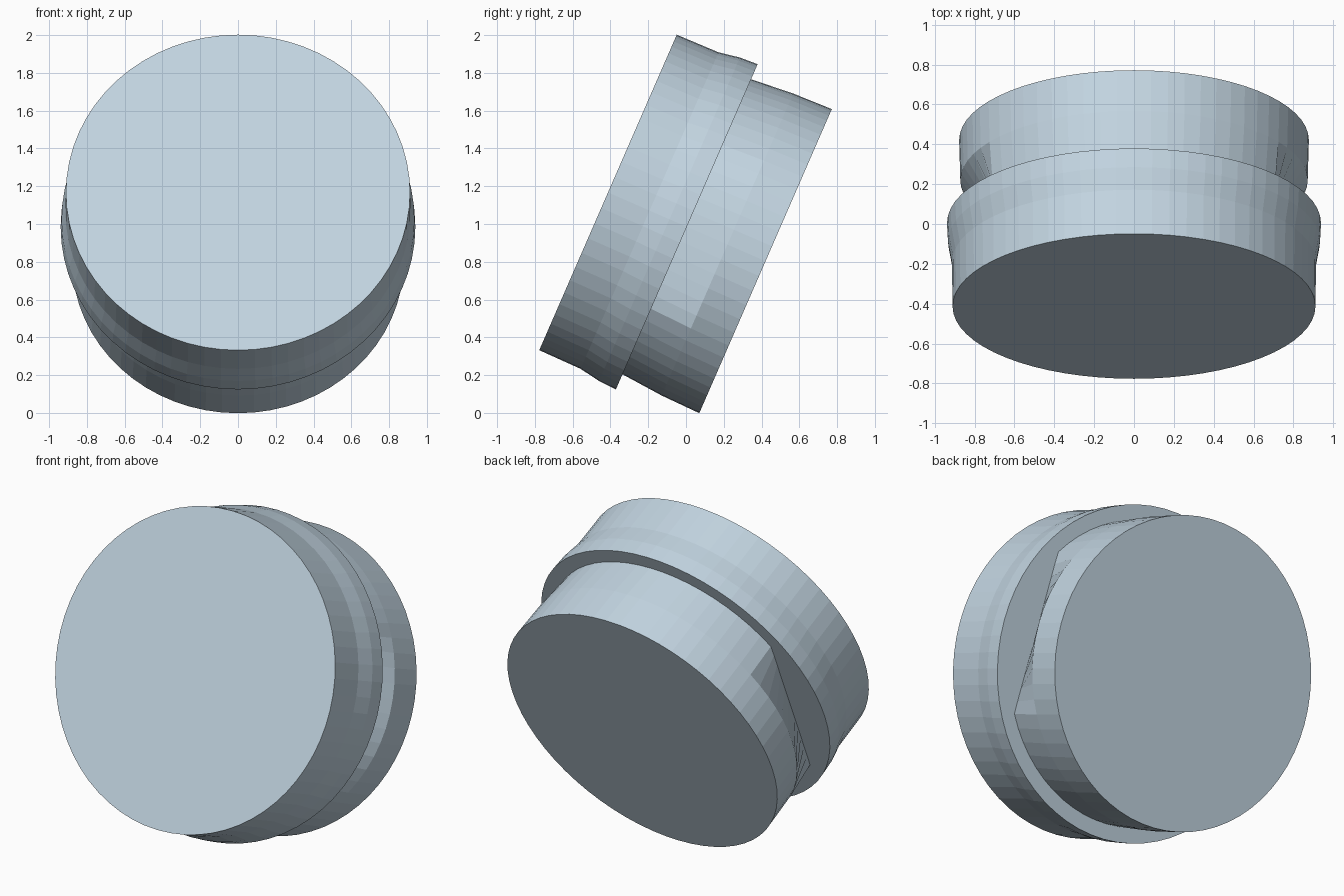
import bpy, bmesh, math
from mathutils import Vector, Matrix

if "Cube" in bpy.data.objects:
    bpy.data.objects.remove(bpy.data.objects["Cube"], do_unlink=True)

SIDES = 64
TILT = math.radians(23.55)
FRONT_CENTRE = Vector((0, -0.413, 1.167))

mat = bpy.data.materials.new("pale blue grey")
colour = (0.54, 0.66, 0.75, 1)
mat.use_nodes = True
mat.diffuse_color = colour
mat.node_tree.nodes["Principled BSDF"].inputs["Base Color"].default_value = colour


def drum(name, rings):
    """Closed drum along the tilted axis; rings are (depth, radius, side clip)."""
    bm = bmesh.new()
    loops = []
    for depth, radius, clip in rings:
        loop = []
        for i in range(SIDES):
            a = math.tau * i / SIDES
            x = max(-clip, min(clip, radius * math.cos(a)))
            loop.append(bm.verts.new((x, depth, radius * math.sin(a))))
        loops.append(loop)
    for a, b in zip(loops, loops[1:]):
        for i in range(SIDES):
            j = (i + 1) % SIDES
            bm.faces.new((a[i], a[j], b[j], b[i]))
    bm.faces.new(loops[0])
    bm.faces.new(loops[-1])
    bmesh.ops.recalc_face_normals(bm, faces=bm.faces)
    bm.transform(Matrix.Translation(FRONT_CENTRE) @ Matrix.Rotation(-TILT, 4, "X"))
    mesh = bpy.data.meshes.new(name)
    bm.to_mesh(mesh)
    bm.free()
    mesh.materials.append(mat)
    obj = bpy.data.objects.new(name, mesh)
    bpy.context.collection.objects.link(obj)
    return obj


# Wide front drum flaring into a collar
drum("front_collar", [(0, 0.911, 1), (0.24, 0.914, 1),
                      (0.355, 0.934, 1), (0.455, 0.939, 1)])

# Narrower rear drum, flattened on both sides where it meets the collar
drum("rear_drum", [(0.455, 0.852, 0.71), (0.69, 0.872, 1), (0.91, 0.878, 1)])
